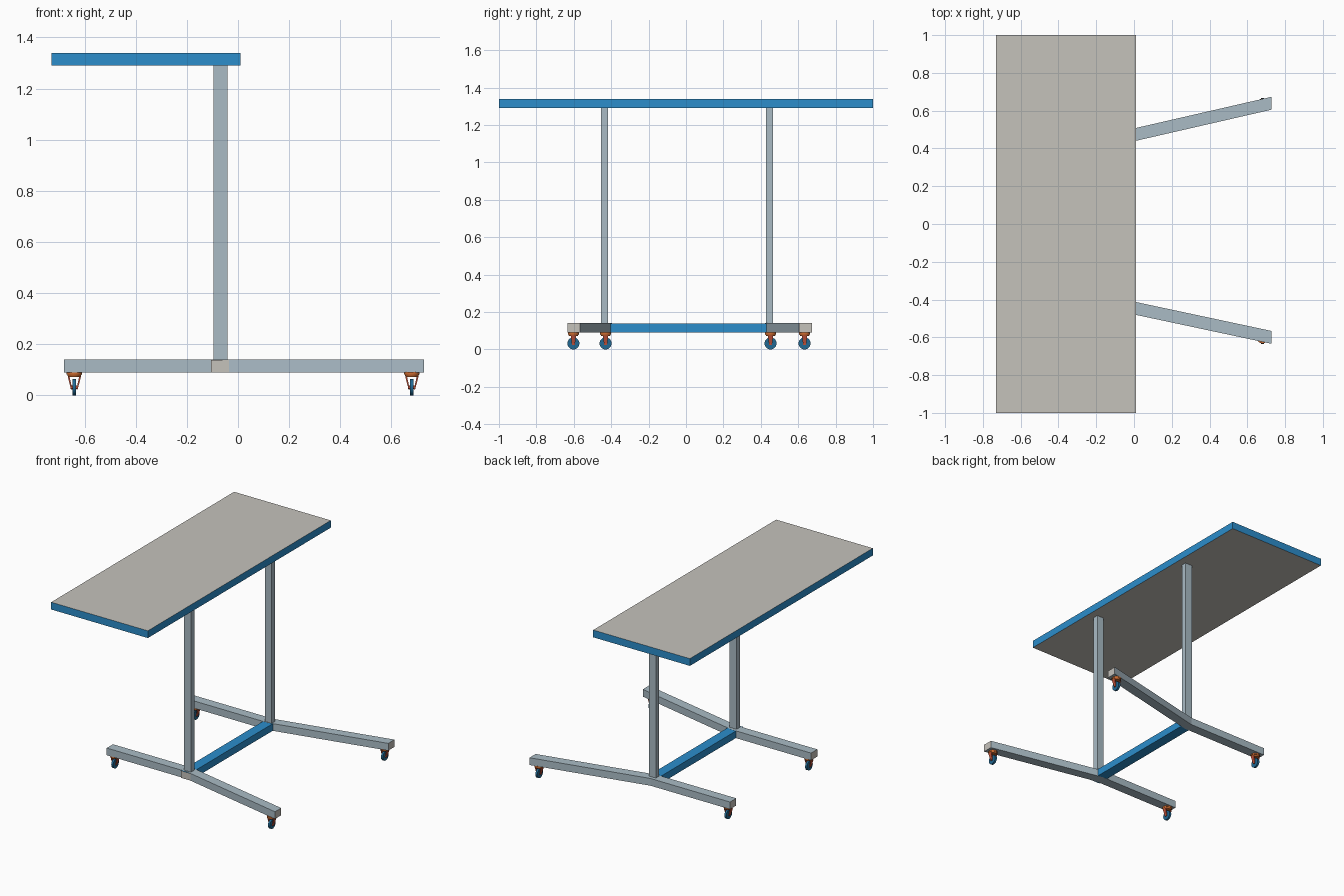
import bpy, bmesh, math
from mathutils import Matrix, Vector

if "Cube" in bpy.data.objects:
    bpy.data.objects.remove(bpy.data.objects["Cube"])


def material(name, rgb):
    m = bpy.data.materials.new(name)
    m.diffuse_color = (*rgb, 1)
    m.use_nodes = True
    m.node_tree.nodes["Principled BSDF"].inputs["Base Color"].default_value = m.diffuse_color
    return m


STEEL = material("pale steel", (0.40, 0.50, 0.56))
WARM = material("warm grey", (0.56, 0.54, 0.50))
BLUE = material("bright blue", (0.025, 0.27, 0.60))
WHEEL = material("deep blue", (0.015, 0.14, 0.29))
ORANGE = material("orange", (0.62, 0.15, 0.03))
RED = material("red", (0.58, 0.09, 0.045))


def finish(name, bm, mats, rule=None):
    """Turn a bmesh into an object; rule(face) picks the material slot."""
    bmesh.ops.recalc_face_normals(bm, faces=bm.faces)
    bm.normal_update()
    if rule:
        for f in bm.faces:
            f.material_index = rule(f)
    me = bpy.data.meshes.new(name)
    bm.to_mesh(me)
    bm.free()
    for m in mats:
        me.materials.append(m)
    ob = bpy.data.objects.new(name, me)
    bpy.context.collection.objects.link(ob)
    return ob


def prism(name, outline, z0, z1, mats, rule=None):
    """Extrude an xy outline from z0 to z1."""
    bm = bmesh.new()
    face = bm.faces.new([bm.verts.new((x, y, z0)) for x, y in outline])
    ext = bmesh.ops.extrude_face_region(bm, geom=[face])["geom"]
    for v in ext:
        if isinstance(v, bmesh.types.BMVert):
            v.co.z = z1
    return finish(name, bm, mats, rule)


def box(name, x0, x1, y0, y1, z0, z1, mats, rule=None):
    return prism(name, [(x0, y0), (x1, y0), (x1, y1), (x0, y1)], z0, z1, mats, rule)


def cylinder(name, centre, r1, r2, depth, axis, mat, segments=20):
    """Cylinder or cone along axis 'X' or 'Z'; r2 is the top radius."""
    bm = bmesh.new()
    rot = Matrix.Rotation(math.pi / 2, 4, 'Y') if axis == 'X' else Matrix()
    bmesh.ops.create_cone(bm, cap_ends=True, segments=segments, radius1=r1, radius2=r2,
                          depth=depth, matrix=Matrix.Translation(centre) @ rot)
    ob = finish(name, bm, [mat])
    for f in ob.data.polygons:
        f.use_smooth = len(f.vertices) == 4
    for e in ob.data.edges:
        a, b = (ob.data.vertices[i].co for i in e.vertices)
        along = (b - a).normalized()
        main = Vector((1, 0, 0)) if axis == 'X' else Vector((0, 0, 1))
        e.use_edge_sharp = abs(along.dot(main)) < 0.1
    return ob


def caster(name, x, y):
    # mounting plate and swivel bearing under the leg
    cylinder(name + "_plate", (x, y, 0.086), 0.03, 0.03, 0.010, 'Z', ORANGE)
    cylinder(name + "_swivel", (x, y, 0.077), 0.024, 0.028, 0.010, 'Z', ORANGE)
    # two fork cheeks leaning in towards the axle
    for side in (-1, 1):
        bm = bmesh.new()
        pts = [(0.026, 0.074, 0.014), (0.019, 0.074, 0.014),
               (0.008, 0.024, 0.008), (0.013, 0.024, 0.008)]
        rings = [[bm.verts.new((x + side * px, y + s * h, pz)) for px, pz, h in pts]
                 for s in (-1, 1)]
        bm.faces.new(rings[0])
        bm.faces.new(rings[1])
        for i in range(4):
            j = (i + 1) % 4
            bm.faces.new((rings[0][i], rings[0][j], rings[1][j], rings[1][i]))
        finish(f"{name}_fork_{'right' if side > 0 else 'left'}", bm, [RED])
    # wheel and axle, turning about x
    cylinder(name + "_wheel", (x, y, 0.032), 0.032, 0.032, 0.014, 'X', WHEEL, 28)
    cylinder(name + "_axle", (x, y, 0.032), 0.006, 0.006, 0.030, 'X', RED, 12)


# table top: grey faces with a blue edge band
box("table_top", -0.73, 0.01, -1, 1, 1.29, 1.34, [WARM, BLUE],
    lambda f: 0 if abs(f.normal.z) > 0.5 else 1)

# bent legs (straight at the rear, splayed in front), posts and casters
for name, side, inner, tip, post, w_rear, w_front in (
        ("near", -1, 0.396, 0.566, 0.436, 0.43, 0.602),
        ("far", 1, 0.422, 0.605, 0.447, 0.452, 0.634)):
    w = 0.068
    outline = [(-0.68, inner), (-0.07, inner), (0.727, tip),
               (0.727, tip + w), (-0.07, inner + w), (-0.68, inner + w)]
    prism(name + "_leg", [(x, side * y) for x, y in outline], 0.09, 0.14,
          [STEEL, WARM], lambda f: 1 if abs(f.normal.x) > 0.9 else 0)
    y = side * post
    box(name + "_post", -0.095, -0.042, y - 0.0185, y + 0.0185, 0.135, 1.291, [STEEL])
    caster(name + "_rear_caster", -0.64, side * w_rear)
    caster(name + "_front_caster", 0.68, side * w_front)

# blue crossbar with a grey end showing through the near leg
box("crossbar", -0.105, -0.035, -0.472, 0.45, 0.0905, 0.1395, [BLUE, STEEL, WARM],
    lambda f: 2 if abs(f.normal.y) > 0.5 else 0)
